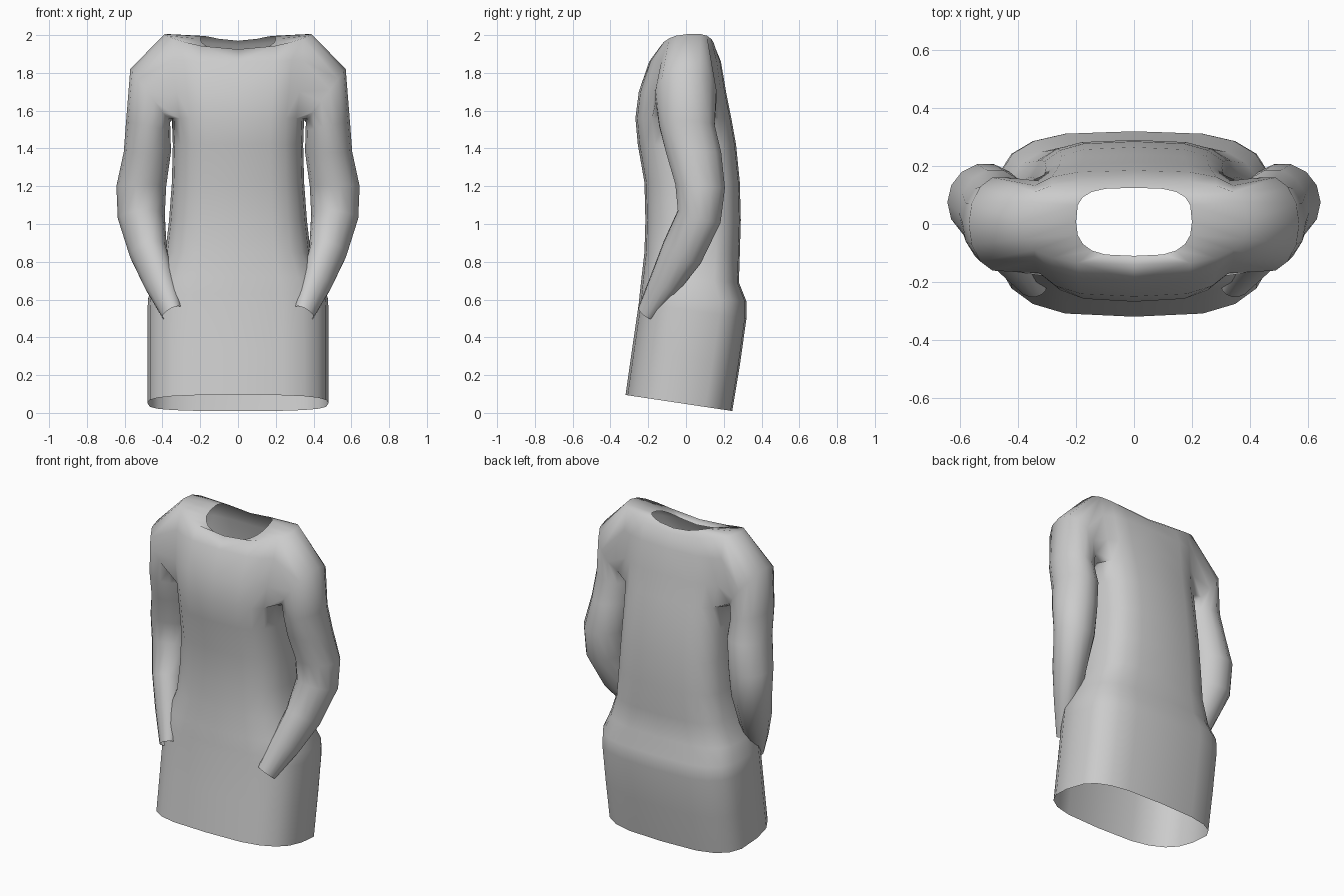
import bpy, bmesh, math
from mathutils import Vector

cube = bpy.data.objects.get("Cube")
if cube:
    bpy.data.objects.remove(cube, do_unlink=True)

fabric = bpy.data.materials.new("light grey fabric")
fabric.use_nodes = True
grey = (0.6, 0.6, 0.6, 1)
fabric.diffuse_color = grey
fabric.node_tree.nodes["Principled BSDF"].inputs["Base Color"].default_value = grey

# Body rings: half width, front y, front z, back y, back z, lift at the sides
BODY = [
    (.48, -.32, .095, .245, .01, 0),
    (.48, -.285, .34, .285, .25, 0),
    (.48, -.25, .58, .32, .5, 0),
    (.475, -.245, .63, .32, .59, 0),
    (.44, -.235, .72, .28, .69, 0),
    (.385, -.22, .85, .285, .84, 0),
    (.365, -.215, 1.02, .29, 1.02, 0),
    (.35, -.22, 1.22, .285, 1.22, 0),
    (.345, -.255, 1.42, .265, 1.42, 0),
    (.35, -.268, 1.56, .24, 1.56, 0),
    (.37, -.25, 1.7, .212, 1.7, 0),
    (.39, -.195, 1.86, .185, 1.86, .01),
    (.39, -.14, 1.925, .15, 1.945, .07),
    (.2, -.11, 1.9, .125, 1.97, .045),
]
COLS = 10                       # columns from front centre to back centre
ARM_ROWS = (9, 12)              # armhole from this ring to this ring
ARM_COLS = (3, 7)

# Sleeve rings: centre, outward radius, back radius, pitch, roll (degrees)
SLEEVE = [
    ((.465, .0, 1.68), .175, .165, 0, -53),
    ((.475, .005, 1.52), .12, .15, 0, -12),
    ((.48, .04, 1.38), .125, .15, 0, 0),
    ((.512, .075, 1.2), .132, .135, 4, 0),
    ((.512, .07, 1.04), .125, .12, 15, 5),
    ((.475, -.02, .85), .1, .115, 30, 12),
    ((.415, -.112, .69), .083, .085, 32, 18),
    ((.35, -.21, .53), .056, .05, 32, 25),
]


def body_ring(bm, w, yf, zf, yb, zb, lift):
    ring = []
    for i in range(COLS + 1):
        a = math.pi * (i / COLS - .5)
        c = 0 if i in (0, COLS) else math.cos(a) ** .6
        s = math.copysign(abs(math.sin(a)) ** (.8 if a < 0 else .6), a)
        t = (s + 1) / 2
        ring.append(bm.verts.new((w * c, yf + (yb - yf) * t,
                                  zf + (zb - zf) * t + lift * c * c)))
    return ring


def sleeve_ring(bm, count, centre, ru, rv, pitch, roll):
    p, r = math.radians(pitch), math.radians(roll)
    u = Vector((math.cos(r), 0, -math.sin(r))) * ru
    v = Vector((0, math.cos(p), -math.sin(p))) * rv
    ring = []
    for j in range(count):
        a = math.tau * j / count
        ring.append(bm.verts.new(Vector(centre) + u * math.cos(a) + v * math.sin(a)))
    return ring


bm = bmesh.new()
r0, r1 = ARM_ROWS
c0, c1 = ARM_COLS

# Body half, leaving the armhole, hem and neck open
rows = [body_ring(bm, *spec) for spec in BODY]
for r in range(len(rows) - 1):
    for i in range(COLS):
        if not (r0 <= r < r1 and c0 <= i < c1):
            bm.faces.new((rows[r][i], rows[r][i + 1], rows[r + 1][i + 1], rows[r + 1][i]))

# Armhole edge, from the top of the shoulder round by the back
mid = COLS // 2
loop = [rows[r1][i] for i in range(mid, c1 + 1)]
loop += [rows[r][c1] for r in range(r1 - 1, r0, -1)]
loop += [rows[r0][i] for i in range(c1, c0 - 1, -1)]
loop += [rows[r][c0] for r in range(r0 + 1, r1)]
loop += [rows[r1][i] for i in range(c0, mid)]

# Sleeve grown from the armhole to the open cuff
n = len(loop)
for spec in SLEEVE:
    ring = sleeve_ring(bm, n, *spec)
    for j in range(n):
        k = (j + 1) % n
        bm.faces.new((loop[j], ring[j], ring[k], loop[k]))
    loop = ring

for f in bm.faces:
    f.smooth = True

mesh = bpy.data.meshes.new("long_sleeved_tunic")
bm.to_mesh(mesh)
bm.free()
mesh.materials.append(fabric)
tunic = bpy.data.objects.new("long_sleeved_tunic", mesh)
bpy.context.collection.objects.link(tunic)

# Other half
mirror = tunic.modifiers.new("Mirror", 'MIRROR')
mirror.use_axis[0] = True
mirror.use_clip = True
